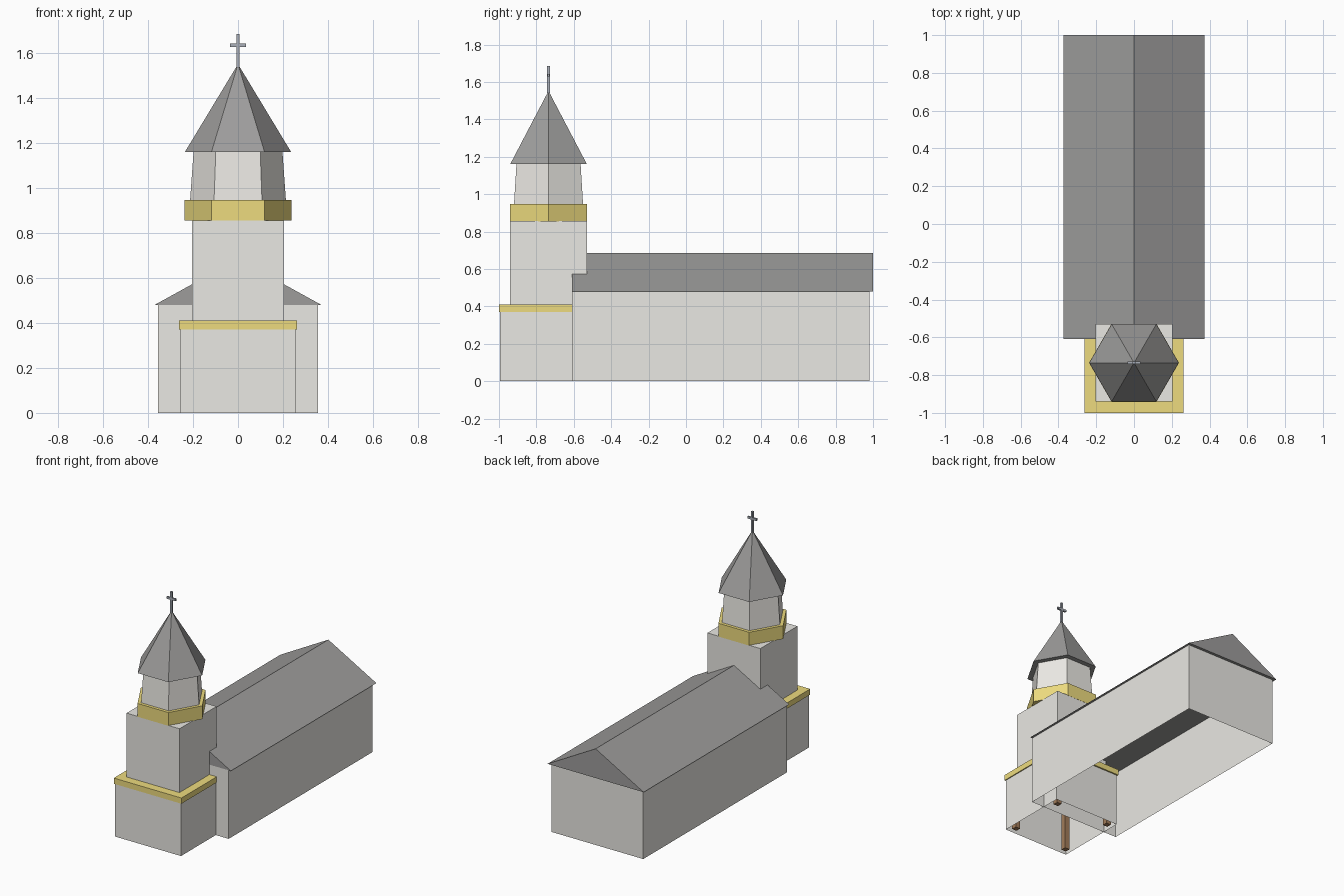
import bpy, bmesh, math

if "Cube" in bpy.data.objects:
    bpy.data.objects.remove(bpy.data.objects["Cube"])


def material(name, rgb):
    m = bpy.data.materials.new(name)
    m.diffuse_color = (*rgb, 1)
    m.use_nodes = True
    m.node_tree.nodes["Principled BSDF"].inputs["Base Color"].default_value = m.diffuse_color
    return m


WALL = material("plaster", (0.82, 0.81, 0.77))
DRUM = material("warm_plaster", (0.84, 0.82, 0.78))
ROOF = material("dark_roof", (0.34, 0.335, 0.33))
GOLD = material("gold_trim", (0.85, 0.71, 0.21))
WOOD = material("brown_wood", (0.36, 0.2, 0.1))
METAL = material("grey_metal", (0.4, 0.43, 0.48))
TY = -0.735  # tower centre in y


def finish(name, bm, mat):
    bmesh.ops.recalc_face_normals(bm, faces=bm.faces)
    me = bpy.data.meshes.new(name)
    bm.to_mesh(me)
    bm.free()
    me.materials.append(mat)
    ob = bpy.data.objects.new(name, me)
    bpy.context.collection.objects.link(ob)
    return ob


def box(name, x, y, z, mat, open_ends=""):
    """Box from (min, max) ranges, optionally without bottom or top."""
    bm = bmesh.new()
    bmesh.ops.create_cube(bm, size=1)
    for v in bm.verts:
        v.co = [r[0] if c < 0 else r[1] for c, r in zip(v.co, (x, y, z))]
    bm.normal_update()
    drop = [f for f in bm.faces if ("b" in open_ends and f.normal.z < -0.9)
            or ("t" in open_ends and f.normal.z > 0.9)]
    bmesh.ops.delete(bm, geom=drop, context="FACES_ONLY")
    return finish(name, bm, mat)


def hexagon(name, r1, r2, z1, z2, mat):
    """Six-sided frustum or pyramid with corners on the x axis."""
    bm = bmesh.new()
    rings = []
    for r, z in ((r1, z1), (r2, z2)):
        n = 6 if r else 1
        rings.append([bm.verts.new((r * math.cos(i * math.pi / 3),
                                    TY + r * math.sin(i * math.pi / 3), z)) for i in range(n)])
    low, top = rings
    bm.faces.new(low)
    for i in range(6):
        j = (i + 1) % 6
        bm.faces.new((low[i], low[j], top[j], top[i]) if r2 else (low[i], low[j], top[0]))
    if r2:
        bm.faces.new(top)
    return finish(name, bm, mat)


# Nave: walls open below and above, closed by the roof prism
box("nave_walls", (-0.355, 0.355), (-0.61, 0.98), (0, 0.48), WALL, "bt")
bm = bmesh.new()
face = bm.faces.new([bm.verts.new((x, -0.61, z)) for x, z in
                     ((-0.372, 0.48), (0.372, 0.48), (0, 0.685))])
ext = bmesh.ops.extrude_face_region(bm, geom=[face], use_keep_orig=True)
bmesh.ops.translate(bm, vec=(0, 1.61, 0),
                    verts=[g for g in ext["geom"] if isinstance(g, bmesh.types.BMVert)])
finish("nave_roof", bm, ROOF)

# Tower base, trim slab and upper shaft
box("tower_base", (-0.255, 0.255), (TY - 0.26, TY + 0.255), (0, 0.37), WALL, "bt")
box("base_trim", (-0.262, 0.262), (TY - 0.265, TY + 0.265), (0.37, 0.41), GOLD)
box("tower_shaft", (-0.205, 0.205), (TY - 0.205, TY + 0.205), (0.41, 0.857), WALL)

# Corner posts inside the base
for i, (sx, sy) in enumerate(((-1, -1), (1, -1), (-1, 1), (1, 1))):
    cx, cy = sx * 0.21, TY + sy * 0.21
    box(f"corner_post_{i + 1}", (cx - 0.018, cx + 0.018), (cy - 0.018, cy + 0.018),
        (0, 0.37), WOOD)

# Belfry: band, tapered drum, spire
hexagon("belfry_band", 0.238, 0.238, 0.855, 0.948, GOLD)
hexagon("belfry_drum", 0.213, 0.198, 0.948, 1.16, DRUM)
hexagon("spire", 0.237, 0, 1.16, 1.552, ROOF)

# Cross
box("cross_upright", (-0.007, 0.007), (TY - 0.007, TY + 0.007), (1.54, 1.685), METAL)
box("cross_arm", (-0.035, 0.035), (TY - 0.0065, TY + 0.0065), (1.628, 1.643), METAL)
